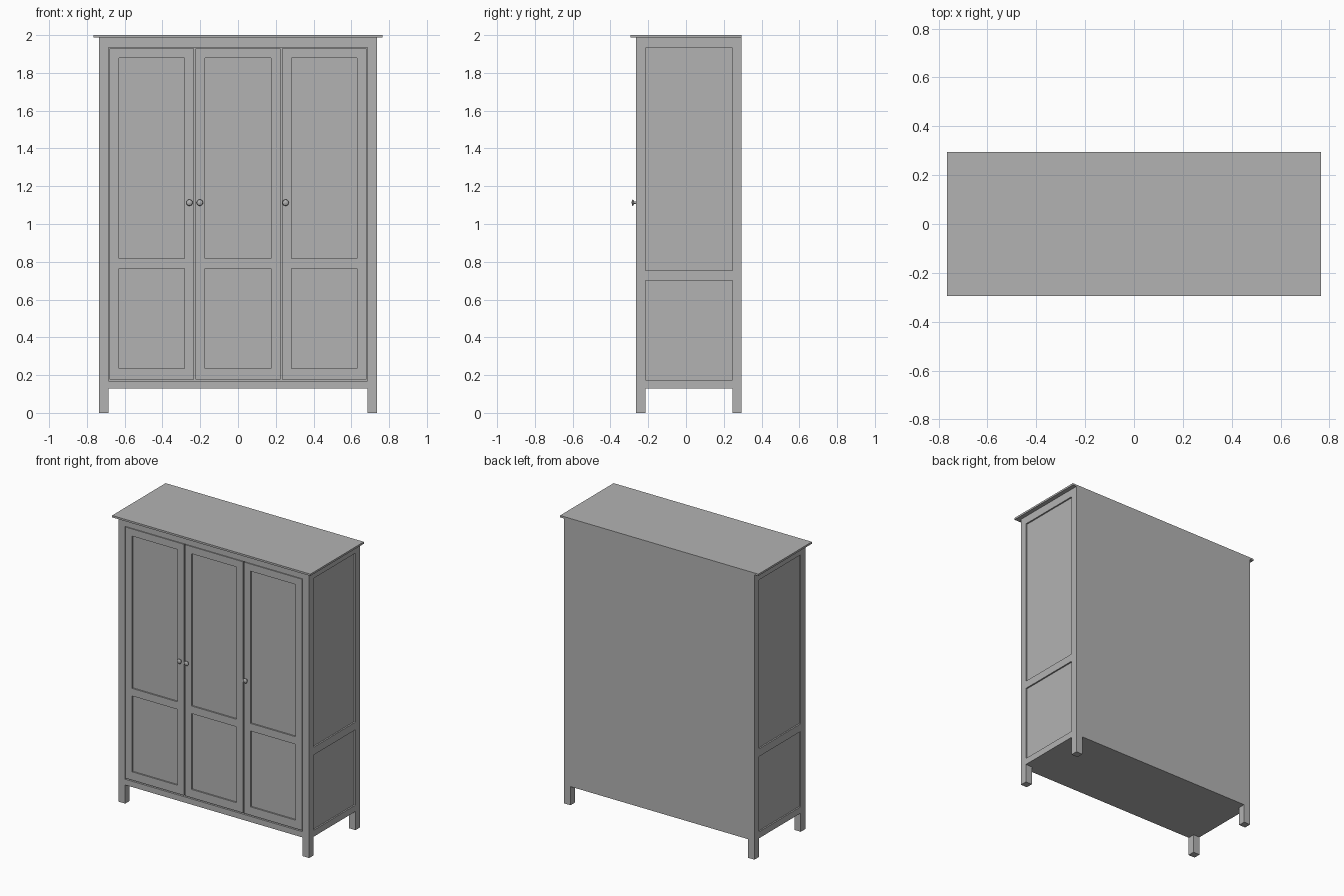
import bpy
import bmesh
import math
from mathutils import Matrix

cube = bpy.data.objects.get("Cube")
if cube:
    bpy.data.objects.remove(cube, do_unlink=True)

grey = bpy.data.materials.new("grey_paint")
grey.use_nodes = True
grey.diffuse_color = (0.45, 0.45, 0.45, 1)
grey.node_tree.nodes["Principled BSDF"].inputs["Base Color"].default_value = (0.45, 0.45, 0.45, 1)

# Overall sizes
W = 0.735                   # half width of the body
FRONT, BACK = -0.265, 0.295
TOP, FLOOR = 1.987, 0.13    # body top and underside
POST = 0.05                 # post and stile width
DOOR_LOW, DOOR_HIGH = 0.178, 1.93
GAP = 0.008
RECESS = 0.01


def finish(name, bm):
    mesh = bpy.data.meshes.new(name)
    bm.to_mesh(mesh)
    bm.free()
    mesh.materials.append(grey)
    obj = bpy.data.objects.new(name, mesh)
    bpy.context.collection.objects.link(obj)
    return obj


def boxes(name, *bounds):
    """One object from boxes given as (x0, x1, y0, y1, z0, z1)."""
    bm = bmesh.new()
    for x0, x1, y0, y1, z0, z1 in bounds:
        place = Matrix.Translation(((x0 + x1) / 2, (y0 + y1) / 2, (z0 + z1) / 2))
        size = Matrix.Diagonal((x1 - x0, y1 - y0, z1 - z0, 1))
        bmesh.ops.create_cube(bm, size=1, matrix=place @ size)
    return finish(name, bm)


# Top board, back, floor and front frame
inner = W - POST
boxes("top_board", (-0.765, 0.765, -BACK, BACK, TOP, 2.0))
boxes("back_panel", (-inner, inner, BACK - 0.02, BACK, FLOOR, TOP))
boxes("floor_panel", (-inner, inner, FRONT + 0.02, BACK - 0.02, FLOOR, FLOOR + 0.02))
boxes("front_bottom_rail", (-inner, inner, FRONT, FRONT + 0.02, FLOOR, DOOR_LOW - GAP))
boxes("front_top_rail", (-inner, inner, FRONT, FRONT + 0.02, DOOR_HIGH + GAP / 2, TOP))

# Corner posts running down into legs, and framed sides
for side, s in (("left", 1), ("right", -1)):
    def span(a, b):
        return min(s * a, s * b), max(s * a, s * b)

    outer = span(inner, W)
    boxes(side + "_front_leg", (*outer, FRONT, FRONT + POST, 0, TOP))
    boxes(side + "_back_leg", (*outer, BACK - POST, BACK, 0, TOP))
    y0, y1 = FRONT + POST, BACK - POST
    for rail, z0, z1 in (("bottom", FLOOR, 0.175), ("middle", 0.70, 0.754), ("top", 1.932, TOP)):
        boxes(f"{side}_side_{rail}_rail", (*outer, y0, y1, z0, z1))
    boxes(side + "_side_panel", (*span(inner, W - RECESS), y0, y1, FLOOR + 0.005, TOP - 0.005))

# Three framed doors, each with two recessed panels
pitch = 2 * inner / 3
for i, label in enumerate(("right", "middle", "left")):
    x0 = -inner + i * pitch + GAP / 2
    x1 = x0 + pitch - GAP
    a, b = x0 + POST, x1 - POST
    y0, y1 = FRONT, FRONT + 0.025
    boxes(label + "_door",
          (x0, a, y0, y1, DOOR_LOW, DOOR_HIGH),
          (b, x1, y0, y1, DOOR_LOW, DOOR_HIGH),
          (a, b, y0, y1, DOOR_LOW, 0.236),
          (a, b, y0, y1, 0.765, 0.818),
          (a, b, y0, y1, 1.88, DOOR_HIGH),
          (a, b, y0 + RECESS, y1 - 0.002, DOOR_LOW + 0.01, DOOR_HIGH - 0.01))

# Turned knobs: neck flaring into a rounded head (radius, distance from door)
profile = [(0.007, 0), (0.006, 0.009), (0.015, 0.014), (0.017, 0.017), (0.014, 0.021), (0, 0.023)]
for label, x in (("right", -0.257), ("middle", -0.202), ("left", 0.252)):
    bm = bmesh.new()
    verts = [bm.verts.new((r, -d, 0)) for r, d in profile]
    edges = [bm.edges.new(pair) for pair in zip(verts, verts[1:])]
    bmesh.ops.spin(bm, geom=verts + edges, cent=(0, 0, 0), axis=(0, 1, 0),
                   angle=math.tau, steps=20)
    bmesh.ops.remove_doubles(bm, verts=bm.verts, dist=0.0001)
    bmesh.ops.recalc_face_normals(bm, faces=bm.faces)
    for face in bm.faces:
        face.smooth = True
    knob = finish(label + "_door_knob", bm)
    knob.location = (x, FRONT, 1.113)
